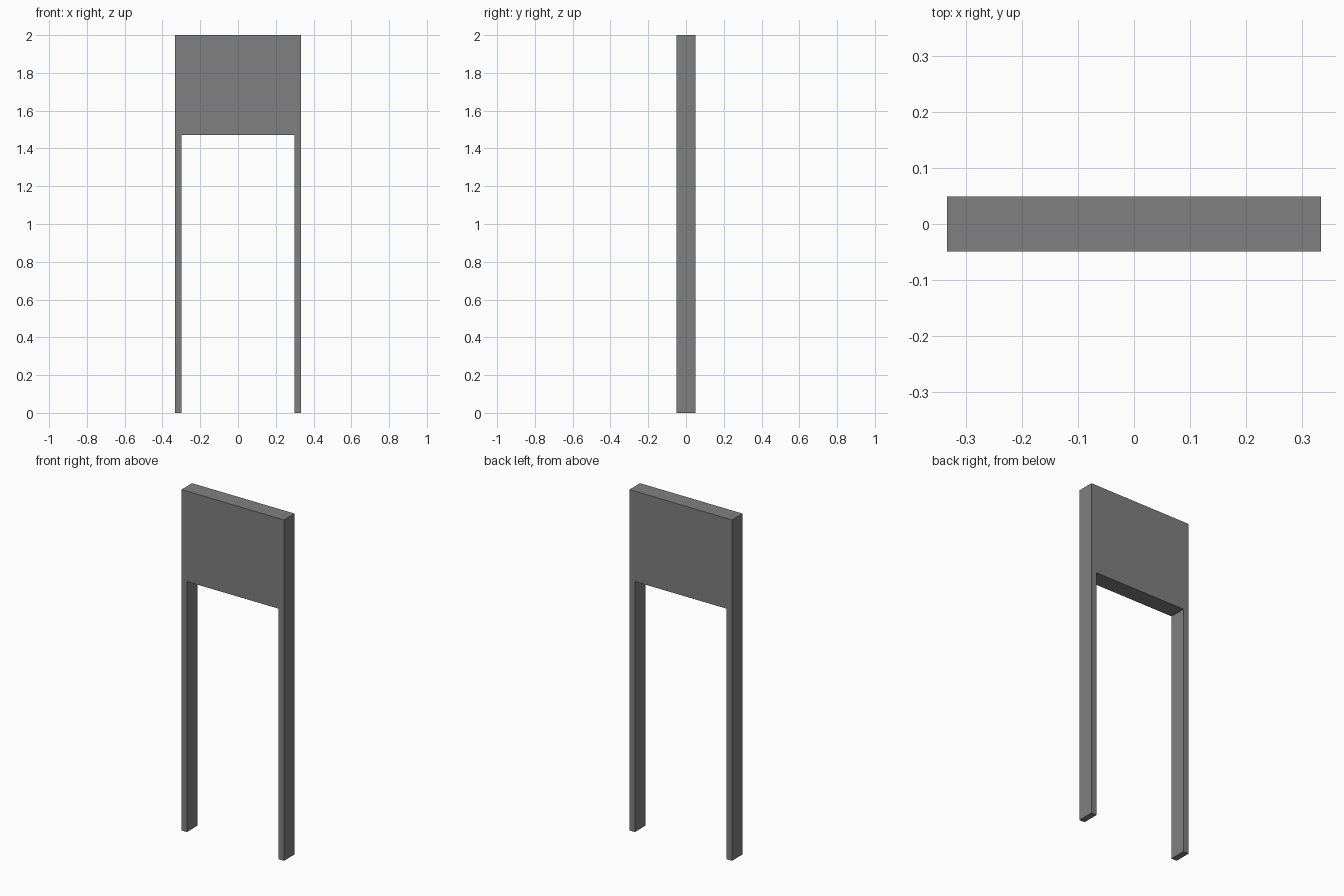
import bpy
import bmesh

default = bpy.data.objects.get("Cube")
if default:
    bpy.data.objects.remove(default, do_unlink=True)

WIDTH, DEPTH, HEIGHT = 0.666, 0.098, 2.0
LEG = 0.035          # leg thickness
PANEL_BOTTOM = 1.47  # underside of the panel

# Single flat colour
grey = bpy.data.materials.new("mid grey")
grey.use_nodes = True
colour = (0.216, 0.216, 0.216, 1.0)
grey.diffuse_color = colour
grey.node_tree.nodes["Principled BSDF"].inputs["Base Color"].default_value = colour

# Panel and both legs: one outline, mirrored across x and extruded in depth
outer, inner = WIDTH / 2, WIDTH / 2 - LEG
right_half = [(inner, PANEL_BOTTOM), (inner, 0), (outer, 0), (outer, HEIGHT)]
outline = right_half + [(-x, z) for x, z in reversed(right_half)]

bm = bmesh.new()
face = bm.faces.new([bm.verts.new((x, -DEPTH / 2, z)) for x, z in outline])
result = bmesh.ops.extrude_face_region(bm, geom=[face], use_keep_orig=True)
back = [v for v in result["geom"] if isinstance(v, bmesh.types.BMVert)]
bmesh.ops.translate(bm, verts=back, vec=(0, DEPTH, 0))
bmesh.ops.recalc_face_normals(bm, faces=bm.faces)

mesh = bpy.data.meshes.new("panel_with_legs")
bm.to_mesh(mesh)
bm.free()
mesh.materials.append(grey)
panel = bpy.data.objects.new("panel_with_legs", mesh)
bpy.context.collection.objects.link(panel)
